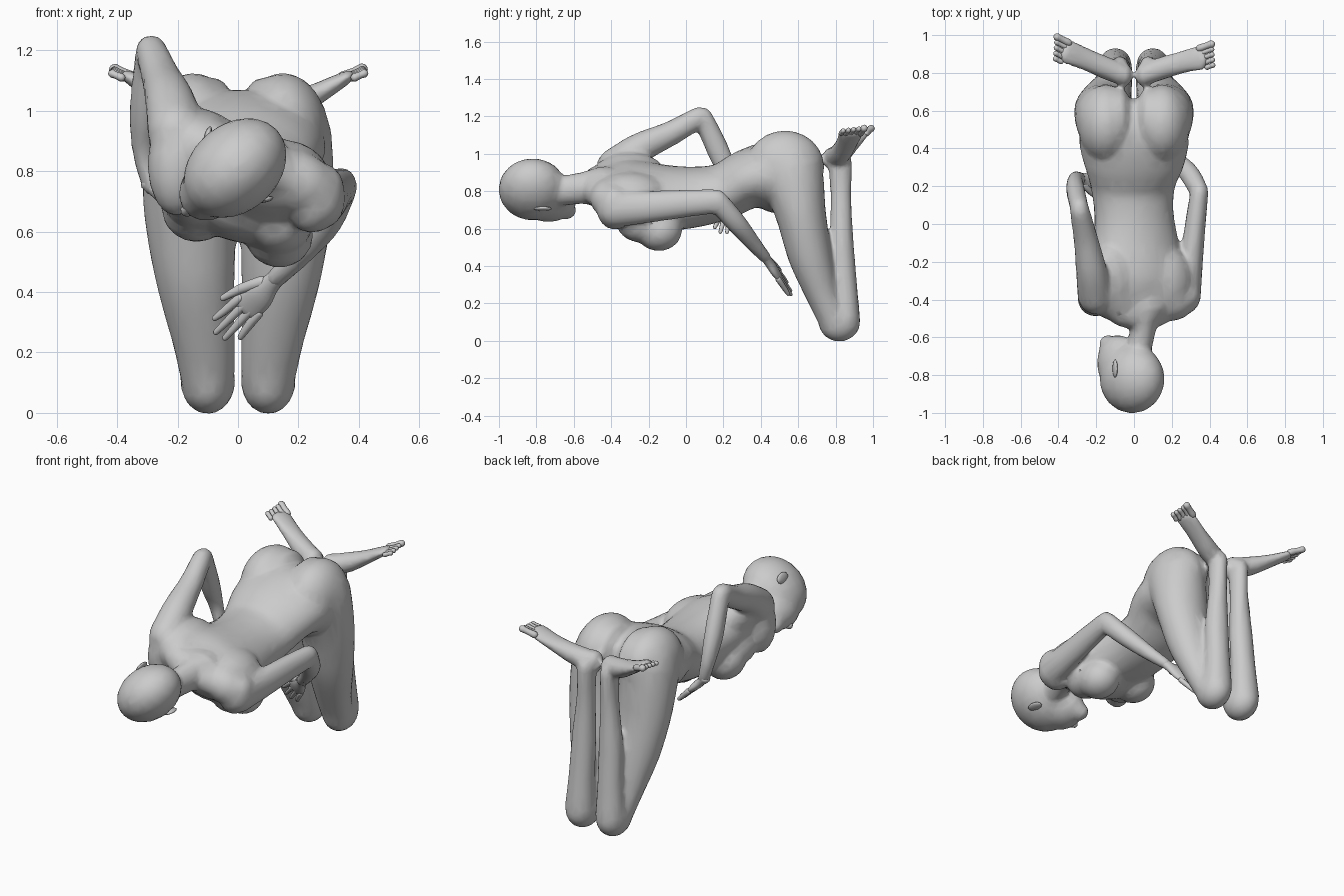
import bpy, bmesh, math
from mathutils import Vector as V, Matrix

if "Cube" in bpy.data.objects:
    bpy.data.objects.remove(bpy.data.objects["Cube"])


def tube(bm, pts, side=(1, 0, 0), n=20, dome=1.0, steps=4):
    """Loft ellipses (x, y, z, half width, half depth, roll) with domed ends."""
    P = [tuple(p) + (0,) * (6 - len(p)) for p in pts]
    P = [P[0]] + P + [P[-1]]
    S = []
    for i in range(1, len(P) - 2):
        for k in range(steps):
            t = k / steps
            S.append([0.5 * (2 * b + (c - a) * t + (2 * a - 5 * b + 4 * c - d) * t * t
                             + (3 * b - a - 3 * c + d) * t ** 3)
                      for a, b, c, d in zip(*P[i - 1:i + 3])])
    S.append(list(P[-1]))
    rings = []

    def ring(c, t, a, b, roll):
        u = V(side)
        u = (u - t * u.dot(t)).normalized()
        v = t.cross(u)
        r = math.radians(roll)
        u, v = u * math.cos(r) + v * math.sin(r), v * math.cos(r) - u * math.sin(r)
        rings.append([bm.verts.new(c + u * a * math.cos(q) + v * b * math.sin(q))
                      for q in (2 * math.pi * k / n for k in range(n))])

    last = len(S) - 1
    caps = [math.radians(d) for d in (80, 55, 28)]
    for i, s in enumerate(S):
        c = V(s[:3])
        t = (V(S[min(i + 1, last)][:3]) - V(S[max(i - 1, 0)][:3])).normalized()
        h = max(s[3], s[4]) * dome
        if i == 0:
            for q in caps:
                ring(c - t * h * math.sin(q), t, s[3] * math.cos(q), s[4] * math.cos(q), s[5])
        ring(c, t, s[3], s[4], s[5])
        if i == last:
            for q in reversed(caps):
                ring(c + t * h * math.sin(q), t, s[3] * math.cos(q), s[4] * math.cos(q), s[5])
    for r0, r1 in zip(rings, rings[1:]):
        for k in range(n):
            bm.faces.new((r0[k], r0[(k + 1) % n], r1[(k + 1) % n], r1[k]))
    bm.faces.new(rings[0][::-1])
    bm.faces.new(rings[-1])


def blob(bm, c, radii, axes=((1, 0, 0), (0, 1, 0), (0, 0, 1)), seg=20):
    R = Matrix([V(a).normalized() for a in axes]).transposed().to_4x4()
    M = Matrix.Translation(c) @ R @ Matrix.Diagonal((*radii, 1))
    bmesh.ops.create_uvsphere(bm, u_segments=seg, v_segments=seg // 2, radius=1, matrix=M)


def finish(name, bm):
    bmesh.ops.recalc_face_normals(bm, faces=bm.faces)
    for f in bm.faces:
        f.smooth = True
    me = bpy.data.meshes.new(name)
    bm.to_mesh(me)
    bm.free()
    ob = bpy.data.objects.new(name, me)
    bpy.context.collection.objects.link(ob)
    return ob


body = bmesh.new()

# Torso, twisting from the pelvis to the shoulders
tube(body, [(.04, -.48, .83, .19, .09, 20), (.03, -.42, .81, .26, .125, 20),
            (.02, -.30, .79, .265, .165, 20), (.01, -.12, .765, .235, .17, 18),
            (0, .05, .77, .212, .16, 12), (-.005, .20, .80, .225, .15, 6),
            (0, .33, .865, .27, .16, 2), (0, .45, .88, .29, .19, 0),
            (0, .56, .86, .25, .19, 0)], n=28, dome=.4)
# Shoulder blades, shoulders and chest, rolled with the ribcage
roll = ((.94, 0, -.34), (0, 1, 0), (.34, 0, .94))
blob(body, (.17, -.30, .79), (.14, .19, .11), roll)
blob(body, (-.12, -.30, .895), (.14, .19, .11), roll)
blob(body, (.19, -.405, .765), (.14, .11, .105), roll)
blob(body, (-.09, -.405, .865), (.14, .11, .105), roll)
blob(body, (.26, -.38, .71), (.09, .10, .12), roll)
blob(body, (-.01, -.20, .69), (.20, .20, .12), roll)
for x, y, z in ((.135, -.145, .59), (-.14, -.165, .675)):
    blob(body, (x, y, z), (.115, .125, .11), roll)
    blob(body, (x, y - .09, z + .045), (.115, .14, .11), roll)

# Neck and head, the face turned to one side and down
tube(body, [(.045, -.44, .825, .14, .11), (.045, -.51, .82, .09, .095),
            (.045, -.57, .815, .068, .084), (.02, -.68, .80, .07, .08)])
face, lat = V((-.75, 0, -.66)).normalized(), V((.66, 0, -.75)).normalized()
head_axes = (lat, (0, 1, 0), face)
hc = V((-.01, -.82, .81))
blob(body, hc, (.147, .184, .19), head_axes)
blob(body, hc + face * .10 + V((0, .085, 0)), (.10, .15, .12), head_axes)
blob(body, hc + face * .17 + V((0, .18, 0)), (.05, .055, .048), head_axes)

# Legs, seat and feet, mirrored
for s in (-1, 1):
    blob(body, (s * .148, .53, .93), (.15, .21, .195), seg=24)
    blob(body, (s * .078, .55, .955), (.074, .175, .155))
    tube(body, [(s * .155, .555, .92, .155, .18), (s * .160, .588, .80, .157, .155),
                (s * .157, .62, .65, .153, .132), (s * .142, .665, .45, .132, .117),
                (s * .115, .73, .25, .105, .09), (s * .10, .79, .12, .09, .085)], n=24)
    blob(body, (s * .10, .82, .105), (.092, .114, .11))
    tube(body, [(s * .10, .854, .12, .085, .077), (s * .095, .845, .30, .073, .07),
                (s * .088, .832, .55, .067, .063), (s * .078, .828, .78, .05, .056),
                (s * .075, .825, .95, .048, .066)])
    blob(body, (s * .055, .79, .975), (.05, .063, .065))
    dy = .03 if s < 0 else 0
    heel, mid = (s * .06, .79, .985, .056, .05), (s * .14, .822, 1.0, .06, .056)
    tube(body, [heel, mid, (s * .25, .855 + dy / 2, 1.05, .06, .038),
                (s * .35, .88 + dy, 1.105, .069, .024)], side=(0, 1, 0), dome=.6)
    toes = bmesh.new()
    d = V((s * .85, .3 + dy * 4, .36)).normalized()
    across = V((-s * .36, .93, 0)).normalized()
    base = V((s * .367, .88 + dy, 1.11))
    for k in range(5):
        r = .02 if k == 4 else .014
        a = base + across * (k - 2) * .027
        b = a + d * (.035 + .009 * k)
        tube(toes, [(*a, r, r), (*a.lerp(b, .6), r * .9, r * .85), (*b, r, r)],
             side=across, n=8, steps=2)
    finish("left_toes" if s > 0 else "right_toes", toes)

# Left arm reaching down between the knees
tube(body, [(.27, -.38, .705, .085, .10), (.30, -.22, .715, .064, .087),
            (.325, 0, .735, .055, .075), (.345, .16, .747, .049, .066)])
tube(body, [(.347, .17, .745, .048, .06), (.29, .27, .63, .054, .055),
            (.20, .36, .52, .041, .043), (.125, .425, .445, .035, .032)])

# Right arm with raised elbow
blob(body, (-.205, -.39, .82), (.095, .10, .17))
tube(body, [(-.205, -.38, .93, .095, .10), (-.225, -.25, 1.03, .083, .082),
            (-.255, -.08, 1.11, .065, .066), (-.287, .07, 1.195, .053, .058)])
tube(body, [(-.29, .09, 1.195, .049, .054), (-.31, .18, 1.0, .05, .06),
            (-.31, .235, .86, .039, .045), (-.285, .24, .75, .033, .035)])

# Melt the limbs and torso into one skin
ob = finish("body", body)
m = ob.modifiers.new("merge", 'REMESH')
m.mode, m.voxel_size, m.use_smooth_shade = 'VOXEL', .011, True
m = ob.modifiers.new("soften", 'SMOOTH')
m.factor, m.iterations = .5, 14
m = ob.modifiers.new("lighten", 'DECIMATE')
m.ratio = .1


def hand(name, wrist, tip, across, thumb):
    bm = bmesh.new()
    w, d = V(wrist), V(tip) - V(wrist)
    L = d.length
    d.normalize()
    c = V(across)
    c = (c - d * c.dot(d)).normalized()
    at = lambda f, o: w + d * L * f + c * o
    tube(bm, [(*at(-.08, 0), .03, .028), (*at(.1, 0), .033, .024),
              (*at(.3, 0), .05, .023), (*at(.5, 0), .05, .016)], side=c, n=14, dome=.5)
    for k, reach in enumerate((.88, 1.0, .98, .85)):
        o = (k - 1.5) * .027
        tube(bm, [(*at(.46, o), .016, .016), (*at(.7, o * 1.15), .014, .014),
                  (*at(reach - .03, o * 1.3), .01, .01)], side=c, n=8, steps=2)
    tube(bm, [(*at(.15, thumb * .025), .022, .018), (*at(.38, thumb * .06), .017, .016),
              (*at(.6, thumb * .08), .011, .011)], side=c, n=8, steps=2)
    finish(name, bm)


hand("left_hand", (.125, .425, .445), (-.065, .565, .25), (.7, .15, -.7), -1)
hand("right_hand", (-.285, .24, .75), (-.11, .20, .575), (0, 1, 0), -1)

# Nose and ears
bm = bmesh.new()
tube(bm, [(*(hc + face * .18 + V((0, .03, 0))), .014, .016),
          (*(hc + face * .212 + V((0, .095, 0))), .022, .022)], side=lat, n=10, dome=.8)
finish("nose", bm)
for name, s in (("left_ear", 1), ("right_ear", -1)):
    bm = bmesh.new()
    out = (lat * s * .6 - face).normalized()
    flat = out.cross(V((0, 1, 0)))
    blob(bm, hc + lat * s * .142 - face * .005 + V((0, .055, 0)), (.03, .05, .011),
         (out, (0, 1, 0), flat), 12)
    finish(name, bm)
